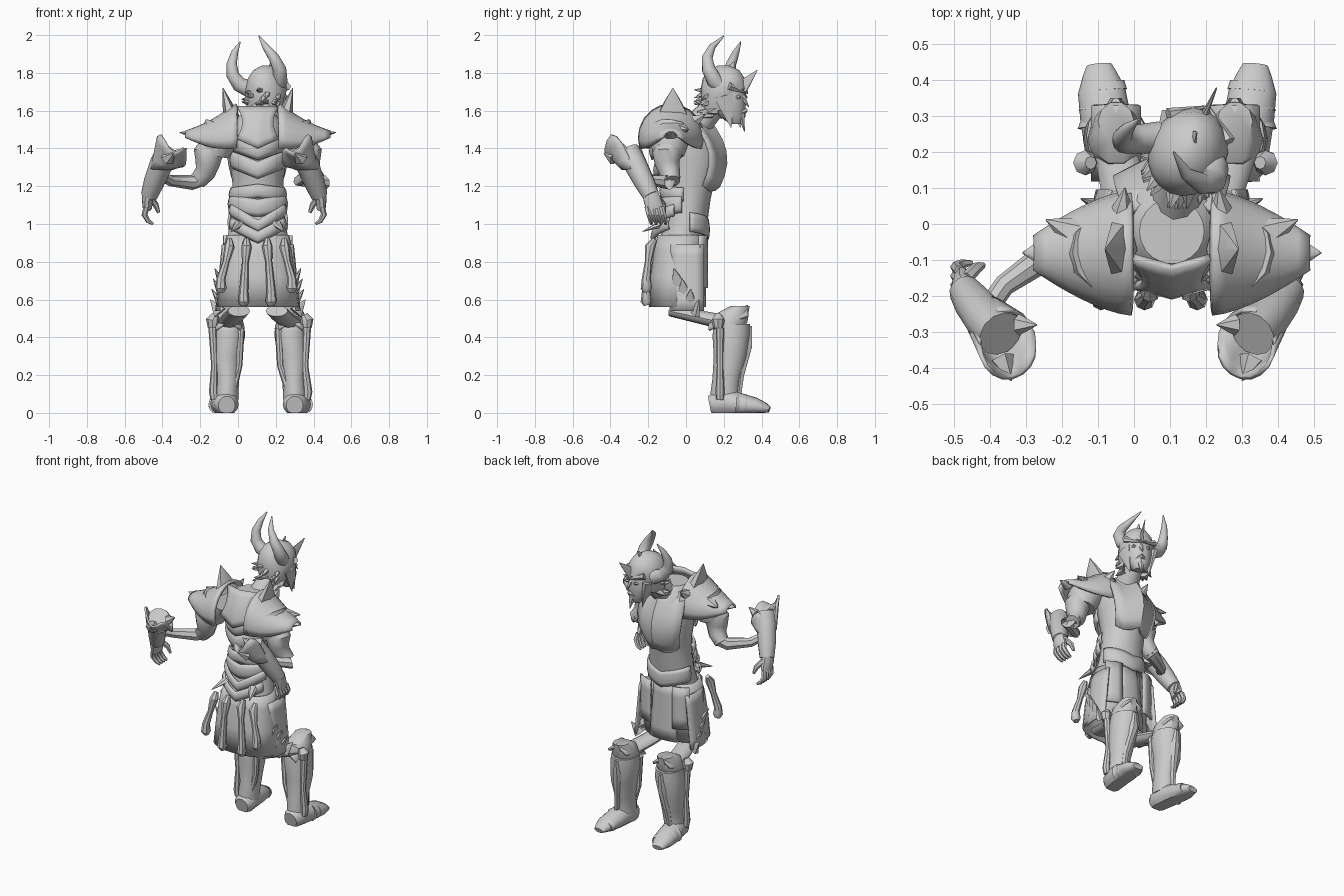
import bpy, bmesh, random
from math import sin, cos, pi, radians
from mathutils import Vector as V, Matrix

random.seed(4)
cube = bpy.data.objects.get("Cube")
if cube:
    bpy.data.objects.remove(cube)

steel = bpy.data.materials.new("light grey")
steel.use_nodes = True
GREY = (0.6, 0.6, 0.6, 1)
steel.diffuse_color = GREY
steel.node_tree.nodes["Principled BSDF"].inputs["Base Color"].default_value = GREY
CX = 0.105   # body centre line
SIDES = ((-1, "right"), (1, "left"))


def finish(name, bm, thick=0):
    bmesh.ops.recalc_face_normals(bm, faces=bm.faces)
    me = bpy.data.meshes.new(name)
    bm.to_mesh(me)
    bm.free()
    me.materials.append(steel)
    ob = bpy.data.objects.new(name, me)
    bpy.context.collection.objects.link(ob)
    bpy.ops.object.select_all(action="DESELECT")
    ob.select_set(True)
    bpy.context.view_layer.objects.active = ob
    bpy.ops.object.shade_smooth_by_angle(angle=radians(40))
    if thick:
        mod = ob.modifiers.new("thickness", "SOLIDIFY")
        mod.thickness = thick
        mod.offset = 0


def skin(bm, rings, caps=True):
    loops = [[bm.verts.new(p) for p in r] for r in rings]
    n = len(loops[0])
    for a, b in zip(loops, loops[1:]):
        for i in range(n):
            bm.faces.new((a[i], a[(i + 1) % n], b[(i + 1) % n], b[i]))
    if caps:
        bm.faces.new(loops[0])
        bm.faces.new(loops[-1])


def loft(name, rings, n=18, boxy=1.0, matrix=None, caps=True, thick=0):
    """Stack of horizontal ellipses (x, y, z, rx, ry)."""
    def power(v):
        return abs(v) ** boxy * (1 if v > 0 else -1)
    bm = bmesh.new()
    skin(bm, [[V((x + rx * power(cos(2 * pi * i / n)), y + ry * power(sin(2 * pi * i / n)), z))
               for i in range(n)] for x, y, z, rx, ry in rings], caps)
    if matrix:
        bm.transform(matrix)
    finish(name, bm, thick)


def tube(name, path, radii, n=10, caps=True, thick=0, floor=False):
    """Sweep along a path; a radius is a number or (width, height)."""
    pts = [V(p) for p in path]
    first = (pts[1] - pts[0]).normalized()
    side = first.cross(V((0, 1, 0)) if abs(first.z) > 0.8 else V((0, 0, 1)))
    rings = []
    for k, p in enumerate(pts):
        t = (pts[min(k + 1, len(pts) - 1)] - pts[max(k - 1, 0)]).normalized()
        side = (side - t * side.dot(t)).normalized()
        up = side.cross(t)
        w, h = radii[k] if isinstance(radii[k], tuple) else (radii[k], radii[k])
        rings.append([p + side * w * cos(2 * pi * i / n) + up * h * sin(2 * pi * i / n) for i in range(n)])
    if floor:
        for ring in rings:
            for q in ring:
                q.z = max(q.z, 0)
    bm = bmesh.new()
    skin(bm, rings, caps)
    finish(name, bm, thick)


def spike(name, base, tip, w, h=None, n=6):
    a, b, h = V(base), V(tip), h or w
    tube(name, (a, a.lerp(b, 0.5), b), ((w, h), (w * .55, h * .55), .002), n)


def sheet(name, nu, nv, fn, thick=0.012):
    """Curved plate from a function of u, v in 0..1."""
    bm = bmesh.new()
    g = [[bm.verts.new(fn(i / nu, j / nv)) for j in range(nv + 1)] for i in range(nu + 1)]
    for i in range(nu):
        for j in range(nv):
            bm.faces.new((g[i][j], g[i + 1][j], g[i + 1][j + 1], g[i][j + 1]))
    finish(name, bm, thick)


def band(name, z0, h, slope, spread, rx, ry, cy, bulge=0.08, facing=-1):
    """Chevron plate wrapped round the trunk."""
    def fn(u, v):
        a = (2 * u - 1) * spread
        r = 1 + bulge * sin(pi * v)
        return (CX + rx * r * sin(a), cy + facing * ry * r * cos(a), z0 + slope * abs(sin(a)) + h * v)
    sheet(name, 14, 4, fn)


# Trunk, neck and skirt
loft("torso", [(CX, -.03, .9, .165, .115), (CX, 0, 1.02, .145, .115), (CX, .01, 1.13, .135, .12), (CX, .02, 1.22, .135, .13),
               (CX, .02, 1.34, .15, .16), (CX, -.01, 1.46, .15, .17), (CX, -.02, 1.54, .13, .13), (CX, -.02, 1.58, .09, .09)], 20)
tube("neck", [(.11, .02, 1.48), (.13, .13, 1.6), (.15, .18, 1.66)], [.08, .065, .06], 12)
loft("skirt", [(CX, -.055, .56, .212, .135), (CX, -.05, .72, .195, .135), (CX, -.04, .86, .178, .125), (CX, -.03, .94, .16, .115)],
     24, .85, caps=False, thick=.012)
sheet("front_cloth", 4, 5, lambda u, v: (CX + (u - .5) * (.2 - .06 * v), .085 + .015 * sin(pi * u) - .005 * v, .56 + .38 * v))

# Belt and back plates
band("lower_belt_chevron", .9, .06, .08, 1.1, .155, .15, -.02)
band("middle_belt_chevron", .96, .06, .09, 1.2, .15, .14, -.01)
band("upper_belt", 1.04, .09, .02, 1.4, .145, .13, 0)
band("waist_plate", 1.14, .07, -.02, 1.4, .14, .135, .01)
band("low_back_chevron", 1.24, .09, .06, 1.2, .145, .165, .01)
band("mid_back_chevron", 1.34, .09, .05, 1.2, .145, .185, .01)
sheet("back_plate", 6, 6, lambda u, v: (CX + (2 * u - 1) * (.11 - .03 * sin(pi * v)),
      -.2 + .03 * abs(2 * u - 1) + .08 * v * v, 1.4 + .05 * abs(2 * u - 1) * (1 - v) + .22 * v), .02)
band("front_belt", .92, .1, .04, 1.4, .15, .115, .0, .05, 1)
# Ridged breastplate
sheet("breastplate", 6, 6, lambda u, v: (CX + (2 * u - 1) * (.08 + .08 * sin(pi * (.15 + .65 * v))),
      .15 + .07 * sin(pi * min(1, .1 + .85 * v)) - .08 * abs(2 * u - 1) - .06 * v * v, 1.2 + .37 * v - .03 * sin(2 * pi * u) ** 2), .02)

# Hanging tassels on the back of the skirt
for i, (xt, xb, zb) in enumerate(((-.045, -.09, .64), (.045, .03, .57), (.155, .175, .57), (.245, .285, .64))):
    tube(f"tassel_{i + 1}", [(xt, -.165, .92), (xt, -.19, .88), (xt * .6 + xb * .4, -.2, .8), (xb, -.21, zb + .07),
                             (xb, -.21, zb + .02), (xb, -.205, zb)], [.014, .028, .018, .024, .03, .018], 8)

for s, side in SIDES:
    def at(d, y, z):
        return (CX + s * d, y, z)

    # Hip plate with a jagged edge
    sheet(f"{side}_hip_plate", 4, 6, lambda u, v: at(.205 - .035 * v + .015 * sin(pi * u), -.08 + .175 * u, .54 + .35 * v))
    for i in range(4):
        spike(f"{side}_hip_barb_{i + 1}", at(.2 - .004 * i, .05 - .03 * i, .53 + .05 * i),
              at(.252 - .008 * i, .07 - .045 * i, .6 + .055 * i), .024, .04)
    spike(f"{side}_belt_barb", at(.1, -.13, 1.0), at(.14, -.23, .96), .03, .02)
    sheet(f"{side}_front_hip_plate", 3, 4, lambda u, v: at(.08 + .1 * u, .11 - .04 * u * u, .66 + .28 * v))

    # Pauldron: arched shell narrowing to a pointed outer end
    def shell(u, v):
        a = pi * (v * 1.2 - .1)
        w = .165 - .125 * u ** 1.5
        return at(.11 + .27 * u, -.08 + w * cos(a), 1.455 + .01 * u + (.175 - .155 * u ** 1.1) * sin(a) - .02 * sin(pi * u))
    sheet(f"{side}_pauldron", 8, 12, shell, .02)
    spike(f"{side}_pauldron_point", at(.34, -.08, 1.475), at(.415, -.08, 1.485), .05, .025)
    spike(f"{side}_pauldron_front_point", at(.26, -.03, 1.5), at(.35, .012, 1.5), .05, .035)
    spike(f"{side}_pauldron_crest", at(.14, -.07, 1.56), at(.185, -.07, 1.72), .045, .1)
    spike(f"{side}_collar_point", at(.14, .02, 1.53), at(.13, .1, 1.58), .04, .05)
    tube(f"{side}_under_pauldron", [at(.18, -.08, 1.5), at(.225, -.09, 1.42), at(.235, -.09, 1.36)], [.11, .1, .08], 12)

    # Upper arm and thin forearm
    tube(f"{side}_upper_arm", [at(.23, -.09, 1.42), at(.265, -.1, 1.37), at(.265, -.1, 1.32), at(.28, -.085, 1.27), at(.32, -.075, 1.225)],
         [.07, .078, .065, .055, .045], 12)

    def arm(d, y, z):
        return (s * d - .02, y, z)
    tube(f"{side}_forearm", [at(.29, -.075, 1.25), at(.35, -.09, 1.22), arm(.34, -.17, 1.23), arm(.39, -.24, 1.26)], [.048, .04, .03, .03], 8)

    # Gauntlet with a flared ragged cuff, and hand
    tube(f"{side}_gauntlet", [arm(.45, -.185, 1.15), arm(.425, -.22, 1.22), arm(.385, -.27, 1.32), arm(.35, -.305, 1.38)],
         [.045, .055, .062, .066], 12)

    def cuff(u, v):
        t, k = 2 * pi * u, 1.2 + .5 * v
        rim = 1.39 + .05 * cos(t + .6) + .035 * cos(3 * t + 1.8)
        return arm(.385 - .055 * v + .046 * k * cos(t), -.27 - .065 * v + .055 * k * sin(t), 1.29 + (rim - 1.29) * v)
    sheet(f"{side}_cuff", 18, 4, cuff)
    spike(f"{side}_cuff_back_point", arm(.35, -.38, 1.35), arm(.32, -.435, 1.375), .04)
    spike(f"{side}_cuff_inner_point", arm(.3, -.28, 1.37), arm(.25, -.28, 1.4), .03)
    tube(f"{side}_palm", [arm(.445, -.2, 1.19), arm(.46, -.18, 1.13), arm(.46, -.165, 1.08)], [(.035, .04), (.03, .047), (.024, .048)])
    for i in range(4):
        y = -.205 + .025 * i
        tube(f"{side}_finger_{i + 1}", [arm(.465, y, 1.09), arm(.475, y + .01, 1.05), arm(.455, y + .02, 1.015), arm(.43, y + .022, 1.0)],
             [.016, .016, .013, .007], 6)
    tube(f"{side}_thumb", [arm(.445, -.15, 1.14), arm(.415, -.12, 1.1), arm(.4, -.115, 1.06)], [.018, .016, .009], 6)

    # Thigh, knee guard, greave and boot
    kx, fx = .165 * s + .115, .195 * s + .12
    tube(f"{side}_thigh", [at(.1, -.08, .54), at(.13, .06, .51), (kx, .2, .48)], [(.06, .03), (.06, .035), (.06, .04)], 12)
    loft(f"{side}_knee_guard", [(kx, .22, .44, .08, .08), (kx, .24, .48, .078, .09), (kx, .25, .53, .07, .085), (kx, .285, .565, .05, .055)], 10)
    sheet(f"{side}_knee_plate", 4, 3, lambda u, v: (kx + (u - .5) * .13, .12 + .21 * v, .49 + .075 * v - .05 * abs(2 * u - 1)), .015)
    tube(f"{side}_knee_knob", [(kx + s * .07, .17, .52), (kx + s * .085, .17, .49), (kx + s * .085, .17, .45)], [.018, .035, .025], 8)
    loft(f"{side}_greave", [(fx - s * .015, .205, .07, .062, .075), (fx - s * .015, .205, .11, .062, .075), (fx - s * .02, .215, .18, .062, .075),
                            (kx + s * .012, .235, .3, .08, .088), (kx, .24, .41, .088, .1), (kx, .245, .47, .082, .095)], 16)
    tube(f"{side}_greave_ridge", [(fx, .28, .1), (fx - s * .01, .29, .2), (kx, .325, .36), (kx, .34, .46)], [.015, .02, .03, .012], 6)
    for e, part in ((1, "outer"), (-.75, "inner")):
        tube(f"{side}_{part}_greave_strap", [(fx + e * s * .05, .18, .07), (fx + e * s * .055, .18, .11), (kx + e * s * .075, .18, .25),
                                             (kx + e * s * .085, .18, .45)], [.02, .024, .017, .022], 8)
    tube(f"{side}_boot", [(fx - s * .015, .125, .04), (fx - s * .015, .15, .045), (fx - s * .005, .22, .055), (fx + s * .005, .3, .042),
                          (fx + s * .015, .37, .035), (fx + s * .02, .42, .025), (fx + s * .022, .442, .018)],
         [(.045, .05), (.064, .06), (.068, .07), (.07, .06), (.066, .045), (.046, .028), (.035, .016)], 14, floor=True)
    for i in range(3):
        y = .27 + .05 * i
        tube(f"{side}_boot_lame_{i + 1}", [(fx + s * .01, y, .045 - .005 * i), (fx + s * .012, y + .025, .043 - .005 * i)],
             [(.072 - .003 * i, .062 - .007 * i), (.06, .045 - .006 * i)], 14, floor=True)

# Helmeted head, turned to its left and looking forward
turn = Matrix.Translation((.15, .2, 0)) @ Matrix.Rotation(radians(-24), 4, "Z")


def hd(x, y, z):
    return turn @ V((x, y, z))


loft("face", [(0, .07, 1.53, .03, .03), (0, .05, 1.57, .065, .07), (0, .02, 1.64, .09, .1), (0, .01, 1.72, .092, .11), (0, 0, 1.78, .08, .09)], 16, 1, turn)
loft("helmet", [(0, -.03, 1.6, .09, .08), (0, -.02, 1.66, .105, .1), (0, 0, 1.715, .108, .125), (0, 0, 1.77, .095, .115),
                (0, 0, 1.815, .065, .085), (0, 0, 1.84, .02, .03)], 20, 1, turn)
spike("helmet_crest", hd(0, .08, 1.7), hd(0, .195, 1.815), .014, .05)
spike("helmet_ridge", hd(0, .02, 1.78), hd(0, .06, 1.86), .015, .05)
spike("nose", hd(0, .09, 1.7), hd(0, .145, 1.62), .025)
spike("beard", hd(0, .1, 1.58), hd(0, .12, 1.49), .03, .022)
tube("lips", [hd(-.035, .1, 1.585), hd(0, .125, 1.6), hd(.035, .1, 1.585)], [.008, .014, .008], 6)
for s, side in SIDES:
    spike(f"{side}_cheek_guard", hd(s * .08, .035, 1.68), hd(s * .06, .07, 1.51), .025, .06)
    spike(f"{side}_brow", hd(s * .09, .07, 1.73), hd(0, .14, 1.69), .022)
    tube(f"{side}_eye", [hd(s * .06, .08, 1.67), hd(s * .042, .106, 1.672), hd(s * .025, .108, 1.67)], [.004, .013, .004], 6)

tube("left_horn", [(.195, .2, 1.72), (.222, .15, 1.76), (.22, .12, 1.82), (.19, .112, 1.88), (.145, .14, 1.94), (.11, .2, 1.995)],
     [.045, .042, .036, .029, .018, .003], 12)
tube("right_horn", [(.07, .24, 1.71), (.005, .235, 1.74), (-.028, .23, 1.79), (-.033, .24, 1.85), (-.017, .265, 1.91), (.012, .29, 1.965)],
     [.045, .04, .034, .027, .018, .003], 12)

# Shaggy hair below the helmet
for i in range(26):
    a = random.uniform(-1.3, 1.3)
    z = random.uniform(1.57, 1.72)
    spike(f"hair_tuft_{i + 1}", hd(.075 * sin(a), -.08 * cos(a), z), hd(.125 * sin(a), -.165 * cos(a), z - random.uniform(-.01, .04)), .035, .025, 5)
